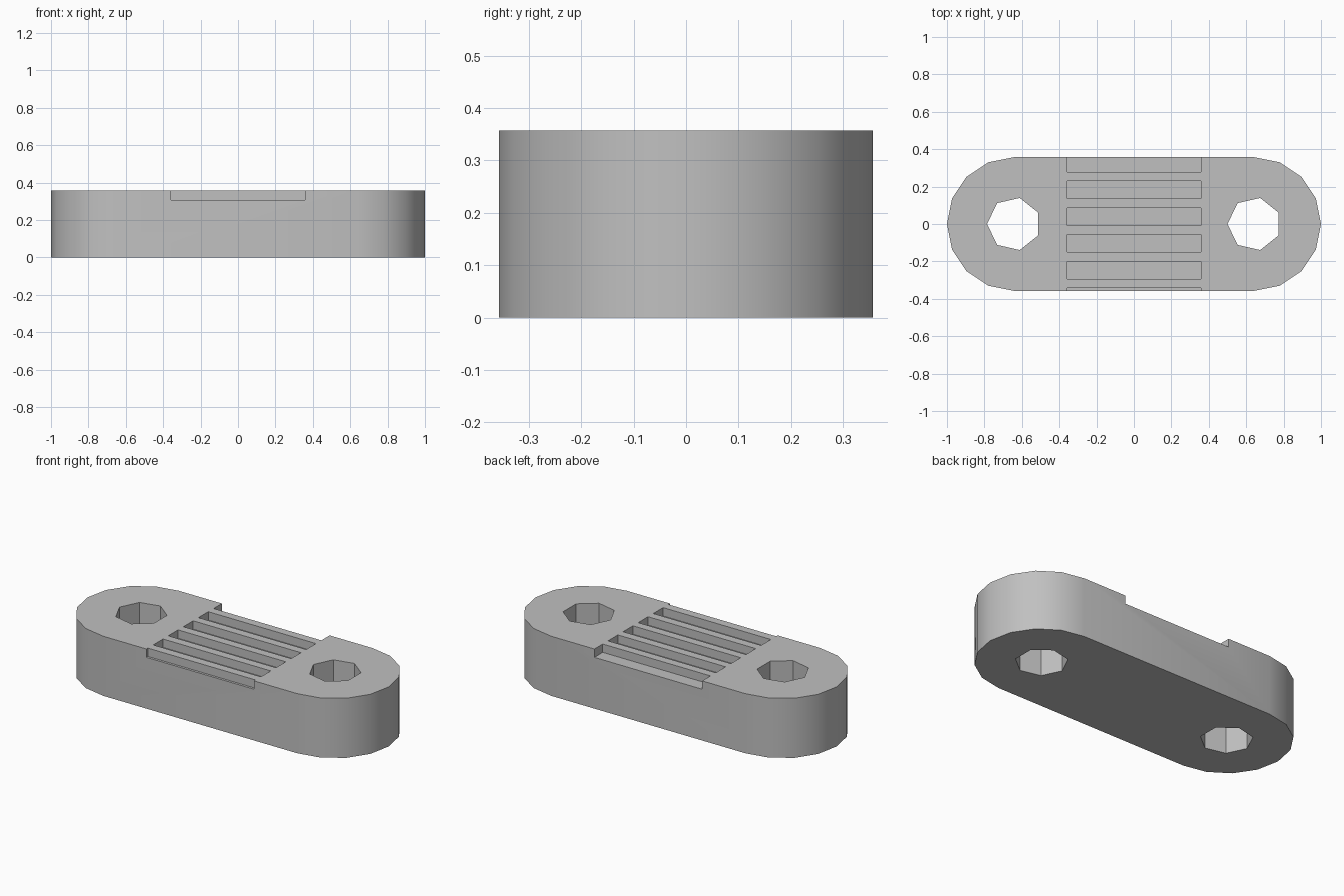
import bpy, bmesh, math

cube = bpy.data.objects.get("Cube")
if cube:
    bpy.data.objects.remove(cube, do_unlink=True)

U = 1 / 7               # design unit: the link is 14 units long
RADIUS = 2.5 * U        # rounded ends, also the height
CENTRE = 4.5 * U        # hole and end-arc centres
HEIGHT = 2.5 * U
FLOOR = HEIGHT - 0.35 * U

grey = bpy.data.materials.new("light_grey")
grey.use_nodes = True
grey.diffuse_color = (0.53, 0.53, 0.53, 1)
grey.node_tree.nodes["Principled BSDF"].inputs["Base Color"].default_value = (0.53, 0.53, 0.53, 1)


def prism(name, outline, z0, z1):
    """Extrude a counter-clockwise outline from z0 to z1."""
    bm = bmesh.new()
    base = bm.faces.new([bm.verts.new((x, y, z0)) for x, y in outline])
    top = bmesh.ops.extrude_face_region(bm, geom=[base], use_keep_orig=True)
    for v in top["geom"]:
        if isinstance(v, bmesh.types.BMVert):
            v.co.z = z1
    bmesh.ops.recalc_face_normals(bm, faces=bm.faces)
    mesh = bpy.data.meshes.new(name)
    bm.to_mesh(mesh)
    bm.free()
    mesh.materials.append(grey)
    obj = bpy.data.objects.new(name, mesh)
    bpy.context.collection.objects.link(obj)
    return obj


def arc(cx, radius, start, sweep, steps, count):
    angles = [start + sweep * i / steps for i in range(count)]
    return [(cx + radius * math.cos(a), radius * math.sin(a)) for a in angles]


# Body with two faceted round ends
body = prism("link_body",
             arc(CENTRE, RADIUS, -math.pi / 2, math.pi, 8, 9)
             + arc(-CENTRE, RADIUS, math.pi / 2, math.pi, 8, 9), 0, HEIGHT)

# Seven-sided through holes
cutters = [prism("hole_cutter", arc(s * CENTRE, U, math.pi, math.tau, 7, 7), -0.1, HEIGHT + 0.1)
           for s in (-1, 1)]

# Grip grooves, the first and last running out through the long sides
for k in range(6):
    high = (2.6 - k) * U
    low = max(high - 0.65 * U, -RADIUS - 0.05)
    if k == 0:
        high += 0.05
    cutters.append(prism("groove_cutter",
                         [(-RADIUS, low), (RADIUS, low), (RADIUS, high), (-RADIUS, high)],
                         FLOOR, HEIGHT + 0.1))

bpy.ops.object.select_all(action="DESELECT")
body.select_set(True)
bpy.context.view_layer.objects.active = body
for cutter in cutters:
    cutter.hide_render = True
    mod = body.modifiers.new("cut", "BOOLEAN")
    mod.operation = "DIFFERENCE"
    mod.solver = "EXACT"
    mod.object = cutter
    bpy.ops.object.modifier_apply(modifier=mod.name)
    bpy.data.objects.remove(cutter, do_unlink=True)

# Smooth ends, crisp rims and hole facets
bpy.ops.object.shade_smooth_by_angle(angle=math.radians(30))
